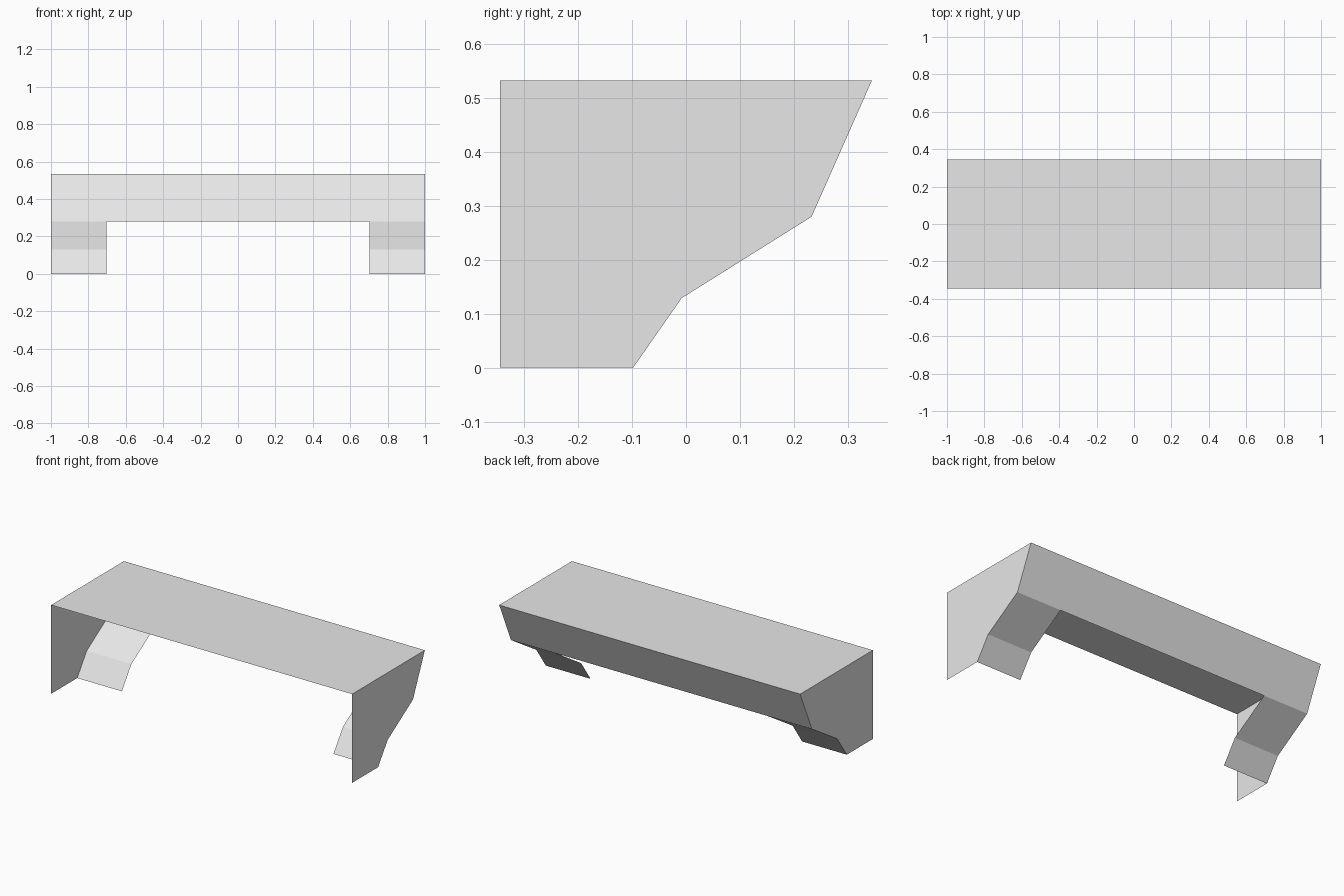
import bpy

cube = bpy.data.objects.get("Cube")
if cube:
    bpy.data.objects.remove(cube, do_unlink=True)

# Single flat colour
GREY = (0.8, 0.8, 0.8, 1.0)
grey = bpy.data.materials.new("plain_grey")
grey.use_nodes = True
grey.diffuse_color = GREY
grey.node_tree.nodes["Principled BSDF"].inputs["Base Color"].default_value = GREY

# Side profile as (y, z), from the top front corner round the back to the bottom front
FRONT, TOP = -0.345, 0.533
PROFILE = [(FRONT, TOP), (0.345, TOP), (0.233, 0.28),
           (-0.008, 0.129), (-0.098, 0.0), (FRONT, 0.0)]
HALF, INNER = 1.0, 0.703


def add_mesh(name, verts, faces):
    mesh = bpy.data.meshes.new(name)
    mesh.from_pydata(verts, [], faces)
    mesh.materials.append(grey)
    obj = bpy.data.objects.new(name, mesh)
    bpy.context.collection.objects.link(obj)
    return obj


def sheet(name, points, x0, x1):
    """Open sheet: profile points swept from x0 to x1, facing out."""
    n = len(points)
    verts = [(x, y, z) for x in (x0, x1) for y, z in points]
    faces = [(i, i + n, i + n + 1, i + 1) for i in range(n - 1)]
    return add_mesh(name, verts, faces)


# Top and sloping back panel, open at the front and below
sheet("top_panel", PROFILE[:2], -HALF, HALF)
sheet("back_panel", PROFILE[1:3], -HALF, HALF)

# End panels and the folded corner strips below the back panel
for side, sign in (("left", 1), ("right", -1)):
    outline = PROFILE[::-1] if sign > 0 else PROFILE
    add_mesh(side + "_end_panel", [(sign * HALF, y, z) for y, z in outline],
             [tuple(range(len(outline)))])
    x0, x1 = sorted((sign * INNER, sign * HALF))
    sheet(side + "_corner_strip", PROFILE[2:5], x0, x1)
